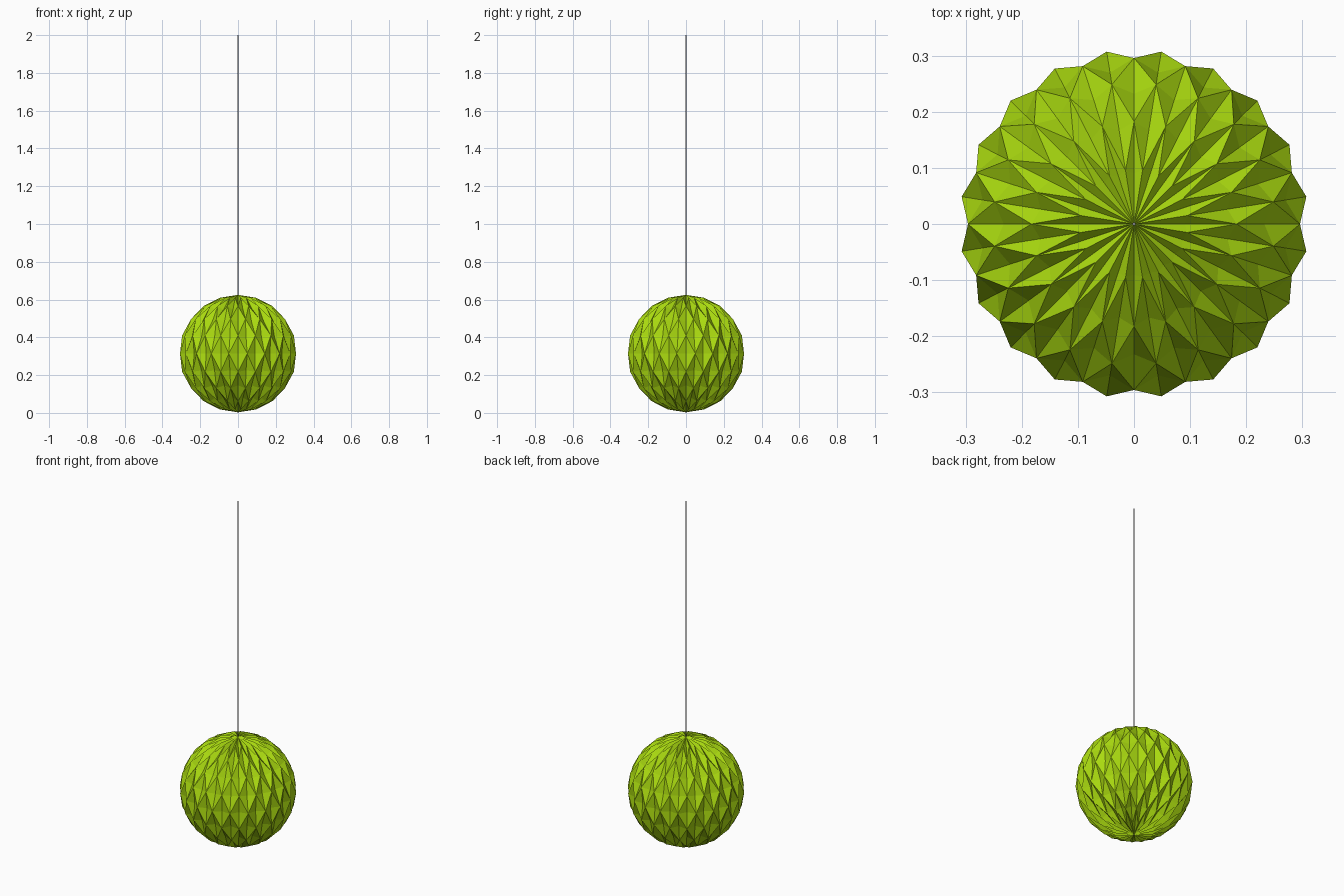
import bpy, bmesh, math
from mathutils import Vector

if "Cube" in bpy.data.objects:
    bpy.data.objects.remove(bpy.data.objects["Cube"])

R, CZ = 0.311, 0.314      # ball radius and centre height
N = 20                    # folds around
STEP = math.pi / 10       # latitude step
HALF = math.pi / N        # half a fold


def material(name, rgb):
    m = bpy.data.materials.new(name)
    m.diffuse_color = (*rgb, 1)
    m.use_nodes = True
    m.node_tree.nodes["Principled BSDF"].inputs["Base Color"].default_value = m.diffuse_color
    return m


def on_ball(col, row, r=R):
    """Point at half-fold column and latitude row."""
    lat, lon = row * STEP, col * HALF
    return Vector((r * math.cos(lat) * math.cos(lon),
                   r * math.cos(lat) * math.sin(lon),
                   CZ + r * math.sin(lat)))


# Folded paper ball: staggered diamonds, each creased inward at its centre
bm = bmesh.new()
for row in range(-4, 5):
    depth = 0.018 if abs(row) == 4 else 0.024
    for k in range(N):
        col = 2 * k + (row % 2)          # diamond centre column
        c = bm.verts.new(on_ball(col, row, R - depth))
        ring = [bm.verts.new(on_ball(col + dc, row + dr))
                for dc, dr in ((1, 0), (0, 1), (-1, 0), (0, -1))]
        for i in range(4):
            bm.faces.new((c, ring[i], ring[(i + 1) % 4]))
bmesh.ops.remove_doubles(bm, verts=bm.verts, dist=0.0005)
bmesh.ops.recalc_face_normals(bm, faces=bm.faces)
me = bpy.data.meshes.new("folded_ball")
bm.to_mesh(me)
bm.free()
me.materials.append(material("lime green", (0.40, 0.70, 0.005)))
ball = bpy.data.objects.new("folded_ball", me)
bpy.context.collection.objects.link(ball)

# Hanging cord through the ball
bpy.ops.mesh.primitive_cylinder_add(vertices=12, radius=0.003, depth=2.0,
                                    location=(0, 0, 1.0))
cord = bpy.context.object
cord.name = "cord"
cord.data.materials.append(material("grey", (0.25, 0.25, 0.25)))
bpy.ops.object.shade_smooth_by_angle()
